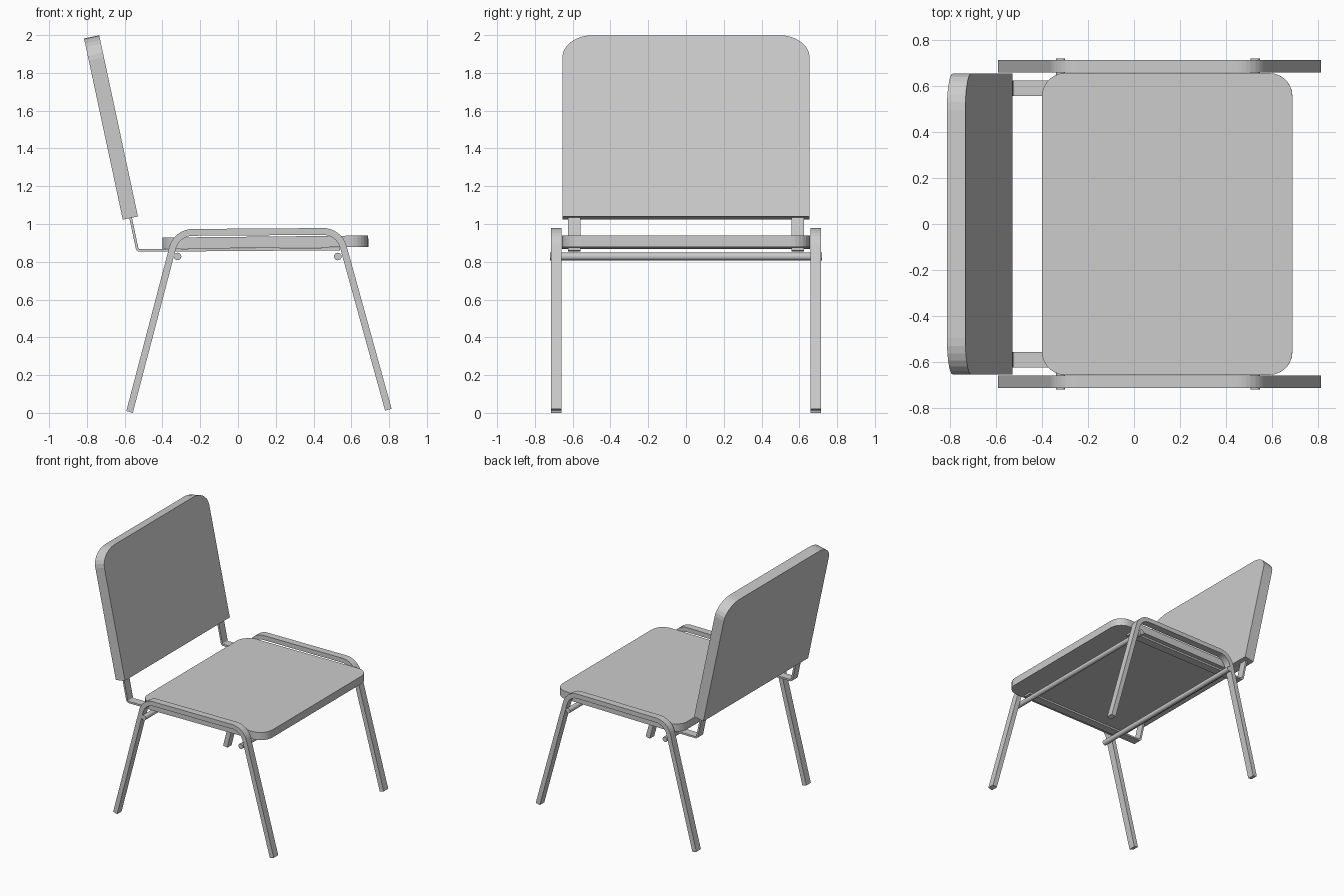
import bpy, bmesh, math
from mathutils import Vector

cube = bpy.data.objects.get("Cube")
if cube:
    bpy.data.objects.remove(cube, do_unlink=True)

grey = bpy.data.materials.new("plain grey")
grey.use_nodes = True
COLOUR = (0.6, 0.6, 0.6, 1)
grey.diffuse_color = COLOUR
grey.node_tree.nodes["Principled BSDF"].inputs["Base Color"].default_value = COLOUR


def prism(name, outline, depth):
    """Extrude a closed 3D outline along a depth vector."""
    bm = bmesh.new()
    face = bm.faces.new([bm.verts.new(p) for p in outline])
    ext = bmesh.ops.extrude_face_region(bm, geom=[face], use_keep_orig=True)
    moved = [g for g in ext["geom"] if isinstance(g, bmesh.types.BMVert)]
    bmesh.ops.translate(bm, verts=moved, vec=depth)
    bmesh.ops.recalc_face_normals(bm, faces=bm.faces)
    mesh = bpy.data.meshes.new(name)
    bm.to_mesh(mesh)
    bm.free()
    mesh.materials.append(grey)
    obj = bpy.data.objects.new(name, mesh)
    bpy.context.collection.objects.link(obj)


def panel(name, start, end, half_width, thickness, corner, round_start):
    """Cushion board running from start to end in the xz plane, with rounded corners."""
    a, b = Vector((start[0], 0, start[1])), Vector((end[0], 0, end[1]))
    along, side = (b - a).normalized(), Vector((0, 1, 0))
    length, (ru, rv) = (b - a).length, corner
    steps = 7
    arc = [i * math.pi / 2 / steps for i in range(steps + 1)]
    far = [(half_width - ru + ru * math.cos(t), length - rv + rv * math.sin(t)) for t in arc]
    near = [(u, length - v) for u, v in reversed(far)] if round_start else [(half_width, 0)]
    right = near + far
    loop = right + [(-u, v) for u, v in reversed(right)]
    prism(name, [a + side * u + along * v for u, v in loop],
          along.cross(side) * thickness)


def fillet(points, radius, steps=8):
    """Round the inner corners of a 2D path."""
    pts = [Vector(p) for p in points]
    path = [pts[0]]
    for p, q, r in zip(pts, pts[1:], pts[2:]):
        d0, d1 = (p - q).normalized(), (r - q).normalized()
        half = d0.angle(d1) / 2
        centre = q + (d0 + d1).normalized() * radius / math.sin(half)
        t0 = q + d0 * radius / math.tan(half) - centre
        t1 = q + d1 * radius / math.tan(half) - centre
        for i in range(steps + 1):
            mix = t0.lerp(t1, i / steps)
            path.append(centre + mix.normalized() * radius)
    return path + [pts[-1]]


def bar(name, path, thickness, y0, y1):
    """Bent bar of rectangular section, following a path in the xz plane."""
    left, right = [], []
    for i, p in enumerate(path):
        before, after = path[max(i - 1, 0)], path[min(i + 1, len(path) - 1)]
        d = ((p - before).normalized() + (after - p).normalized()).normalized()
        off = Vector((-d.y, d.x)) * thickness / 2
        left.append(p + off)
        right.append(p - off)
    loop = left + right[::-1]
    prism(name, [(p.x, y0, p.y) for p in loop], Vector((0, y1 - y0, 0)))


# Seat and backrest boards
panel("seat", (-0.40, 0.868), (0.69, 0.879), 0.657, 0.06, (0.10, 0.10), True)
panel("backrest", (-0.61, 1.023), (-0.815, 1.982), 0.655, -0.082, (0.16, 0.12), False)

# Leg frames and backrest brackets on both sides
leg_path = fillet([(-0.574, 0.005), (-0.325, 0.955), (0.535, 0.961), (0.796, 0.017)], 0.11)
bracket_path = fillet([(-0.572, 1.05), (-0.532, 0.86), (0.54, 0.868)], 0.015, 3)
for side, s in (("left", 1), ("right", -1)):
    bar(side + "_leg_frame", leg_path, 0.036, s * 0.659, s * 0.715)
    bar(side + "_back_bracket", bracket_path, 0.014, s * 0.558, s * 0.624)

# Round cross rods under the seat
for name, x in (("rear_cross_rod", -0.32), ("front_cross_rod", 0.528)):
    ring = [(x + 0.02 * math.cos(k * math.pi / 8), -0.721,
             0.828 + 0.02 * math.sin(k * math.pi / 8)) for k in range(16)]
    prism(name, ring, Vector((0, 1.442, 0)))
